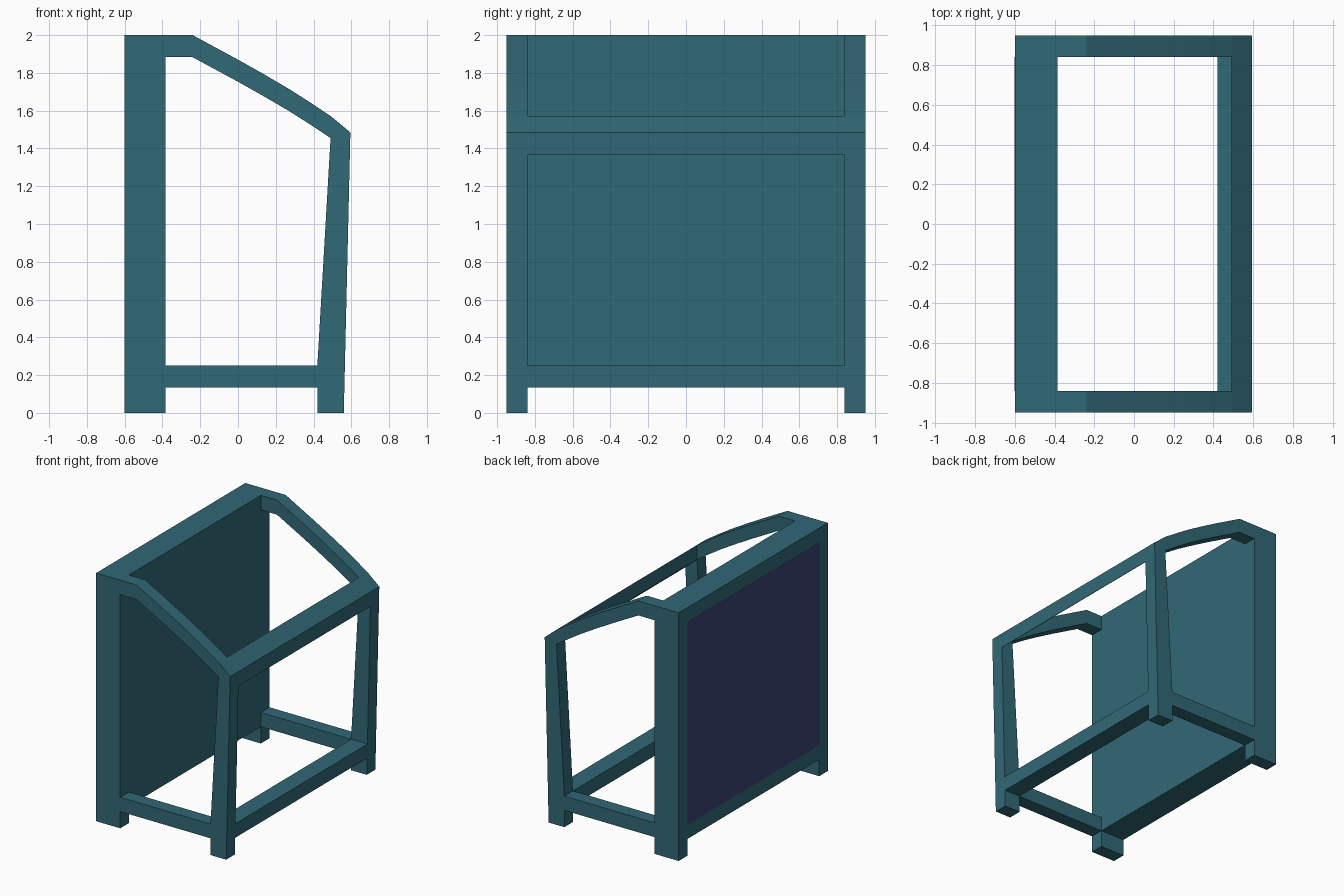
import bpy, bmesh
from mathutils import Vector

if "Cube" in bpy.data.objects:
    bpy.data.objects.remove(bpy.data.objects["Cube"])


def material(name, color):
    m = bpy.data.materials.new(name)
    m.diffuse_color = color
    m.use_nodes = True
    m.node_tree.nodes["Principled BSDF"].inputs["Base Color"].default_value = m.diffuse_color
    return m


TEAL = material("teal", (0.03, 0.14, 0.18, 1))
NAVY = material("navy", (0.045, 0.06, 0.18, 1))


def prism(name, loops, y0, y1, mat=TEAL):
    """Extrude an x-z profile (outer loop, then optional holes) from y0 to y1."""
    bm = bmesh.new()
    edges = []
    for loop in loops:
        vs = [bm.verts.new((x, y0, z)) for x, z in loop]
        edges += [bm.edges.new((a, b)) for a, b in zip(vs, vs[1:] + vs[:1])]
    bmesh.ops.triangle_fill(bm, use_beauty=True, use_dissolve=False,
                            edges=edges, normal=Vector((0, -1, 0)))
    ext = bmesh.ops.extrude_face_region(bm, geom=bm.faces[:])
    moved = [g for g in ext["geom"] if isinstance(g, bmesh.types.BMVert)]
    bmesh.ops.translate(bm, vec=(0, y1 - y0, 0), verts=moved)
    bmesh.ops.recalc_face_normals(bm, faces=bm.faces[:])
    me = bpy.data.meshes.new(name)
    bm.to_mesh(me)
    bm.free()
    me.materials.append(mat)
    ob = bpy.data.objects.new(name, me)
    bpy.context.collection.objects.link(ob)
    return ob


W, IN = 0.95, 0.84            # outer and inner half widths
BACK, POST = -0.6, -0.385     # back post depth range
LOW, RAIL = 0.135, 0.25       # bottom rail height range
DROP = 0.117                  # thickness of the sloping roof bars

# curved roof line, back to front
roof = [(-0.24, 2.0), (0, 1.87), (0.13, 1.797), (0.27, 1.715),
        (0.38, 1.645), (0.49, 1.572), (0.595, 1.485)]
under = [(x, z - DROP) for x, z in roof[:-1]]

# side frames: post, roof bar, leaning front leg, rail and feet in one outline
outer = [(BACK, 0), (BACK, 2)] + roof + [
    (0.56, 0), (0.42, 0), (0.42, LOW), (POST, LOW), (POST, 0)]
window = [(POST, RAIL), (POST, 2 - DROP)] + under + [(0.42, RAIL)]
for side, s in (("right", 1), ("left", -1)):
    prism(side + "_side_frame", [outer, window], *sorted((s * IN, s * W)))

# back wall between the posts
prism("back_wall", [[(BACK, LOW), (BACK, 2), (POST, 2), (POST, LOW)]], -IN, IN)

# dark inset sheet on the back
prism("back_sheet", [[(BACK - 0.001, RAIL), (BACK - 0.001, 2 - DROP),
                      (BACK + 0.01, 2 - DROP), (BACK + 0.01, RAIL)]], -IN, IN, NAVY)

# front header with sloping top and underside
prism("front_header", [[roof[-2], roof[-1], (0.592, 1.366), under[-1]]], -IN, IN)

# front bottom rail
prism("front_rail", [[(0.42, LOW), (0.42, RAIL), (0.566, RAIL), (0.563, LOW)]], -IN, IN)
